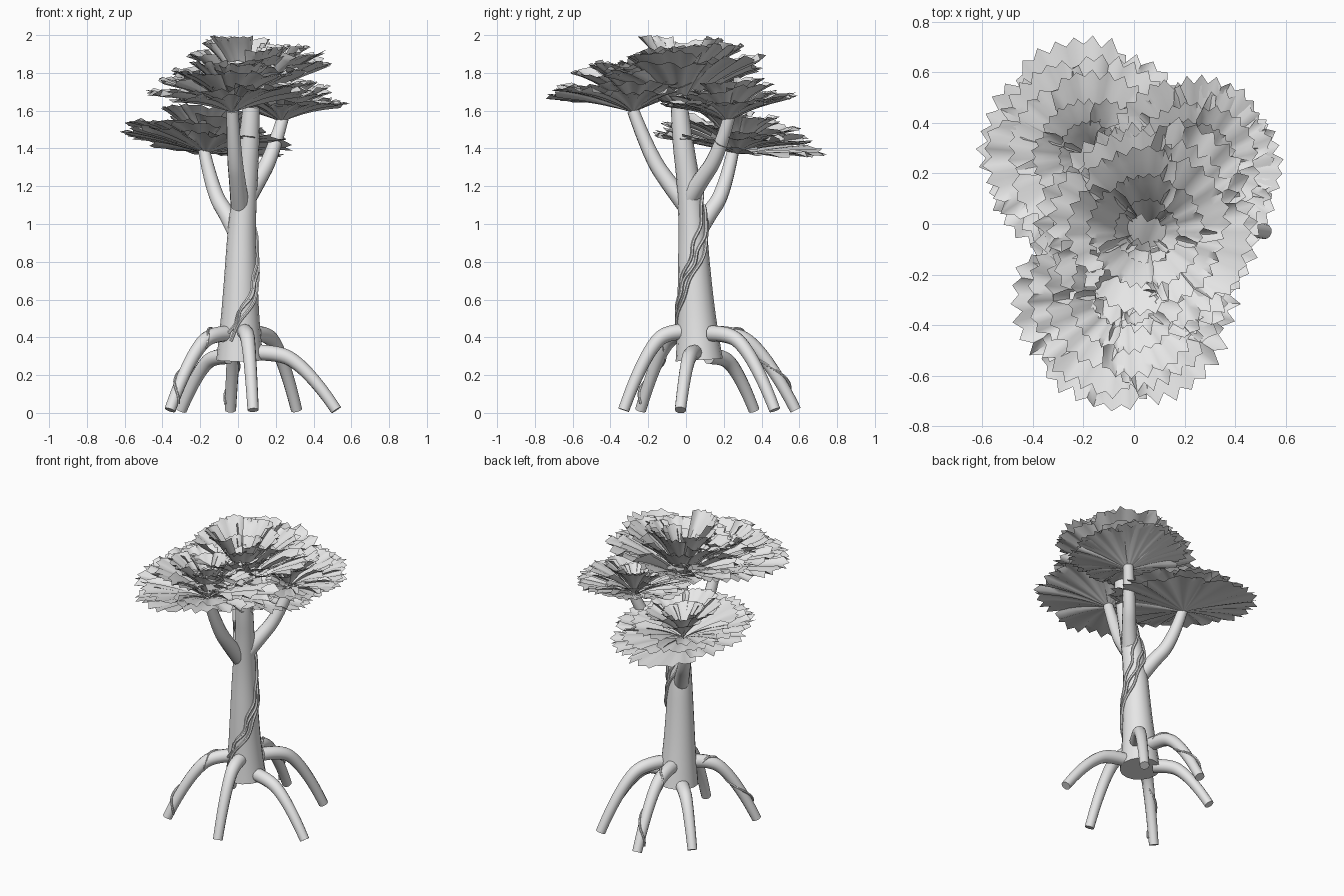
import bpy, bmesh, math, random
from mathutils import Vector

random.seed(7)
cube = bpy.data.objects.get("Cube")
if cube:
    bpy.data.objects.remove(cube)

grey = bpy.data.materials.new("pale grey")
grey.use_nodes = True
grey.diffuse_color = (0.8, 0.8, 0.8, 1)
grey.node_tree.nodes["Principled BSDF"].inputs["Base Color"].default_value = (0.8, 0.8, 0.8, 1)


def finish(obj, angle):
    """Give an object its colour and smooth shading."""
    obj.data.materials.append(grey)
    bpy.ops.object.select_all(action='DESELECT')
    obj.select_set(True)
    bpy.context.view_layer.objects.active = obj
    if obj.type == 'CURVE':
        bpy.ops.object.convert(target='MESH')
    bpy.ops.object.shade_smooth_by_angle(angle=math.radians(angle))


def tube(name, points, radii, sides=3, steps=6):
    """Tapered round tube along a smooth path."""
    curve = bpy.data.curves.new(name, 'CURVE')
    curve.dimensions = '3D'
    curve.bevel_depth = 1
    curve.bevel_resolution = sides
    curve.use_fill_caps = True
    spline = curve.splines.new('NURBS')
    spline.points.add(len(points) - 1)
    for p, co, r in zip(spline.points, points, radii):
        p.co = (*co, 1)
        p.radius = r
    spline.order_u = 3
    spline.use_endpoint_u = True
    spline.resolution_u = steps
    obj = bpy.data.objects.new(name, curve)
    bpy.context.collection.objects.link(obj)
    finish(obj, 50)


# Trunk: x, y, z, radius
TRUNK = [(.01, .07, .28, .125), (.01, .06, .45, .105), (.015, .045, .7, .089),
         (.02, .035, 1.0, .073), (.045, .01, 1.25, .06), (.06, -.02, 1.45, .055),
         (.07, -.035, 1.62, .045)]
tube("trunk", [t[:3] for t in TRUNK], [t[3] for t in TRUNK], sides=6)


def trunk_at(z):
    for a, b in zip(TRUNK, TRUNK[1:]):
        if z <= b[2]:
            f = (z - a[2]) / (b[2] - a[2])
            return [u + (v - u) * f for u, v in zip(a, b)]
    return TRUNK[-1]


# Branches, from trunk to leaf clusters
BRANCHES = {
    "front_branch": [(.01, .0, 1.1), (-.0, -.08, 1.2), (-.02, -.19, 1.36), (-.03, -.28, 1.6)],
    "left_branch": [(.05, .02, 1.14), (.1, .07, 1.22), (.18, .17, 1.36), (.24, .23, 1.57)],
    "back_branch": [(.0, .05, .94), (-.05, .11, 1.04), (-.13, .2, 1.16), (-.18, .25, 1.39)],
}
for name, path in BRANCHES.items():
    tube(name, path, [.05, .045, .04, .032], sides=4)

# Stilt roots: start on the trunk, foot on the ground
ROOTS = {
    "front_root": ((.03, -.0, .43), (.08, -.33)),
    "front_right_root": ((-.04, .02, .42), (-.36, -.24)),
    "left_root": ((.08, .05, .32), (.52, -.03)),
    "back_left_root": ((.09, .13, .42), (.31, .47)),
    "back_root": ((.0, .13, .42), (-.04, .58)),
    "back_right_root": ((-.05, .12, .3), (-.30, .36)),
}


def root_path(start, foot):
    def at(f, z):
        return Vector((start[0] + (foot[0] - start[0]) * f,
                       start[1] + (foot[1] - start[1]) * f, z))
    h = start[2]
    return [at(0, h), at(.3, h), at(.55, h * .82), at(.85, h * .36), at(1, .015)]


for name, (start, foot) in ROOTS.items():
    tube(name, root_path(start, foot), [.042, .042, .036, .032, .03], sides=4)

# Vines climbing round the trunk
for i, (a0, a1, z0, z1) in enumerate([(-125, 100, .42, 1.1), (-110, 80, .44, 1.2),
                                      (-120, 210, .38, 1.36)]):
    pts = []
    for k in range(25):
        f = k / 24
        z = z0 + (z1 - z0) * f
        x, y, _, r = trunk_at(z)
        a = math.radians(a0 + (a1 - a0) * f) + .12 * math.sin(k * 1.1 + i)
        pts.append((x + (r + .006) * math.cos(a), y + (r + .006) * math.sin(a), z))
    tube(f"trunk_vine_{i + 1}", pts, [.009] * len(pts), sides=1, steps=2)

# Vines wound round two of the roots
for name in ("front_right_root", "back_root"):
    path = root_path(*ROOTS[name])
    pts = []
    for k in range(21):
        s = .6 + k / 20 * 3.1
        i = min(int(s), 3)
        d = path[i + 1] - path[i]
        side = d.cross(Vector((0, 0, 1))).normalized()
        up = side.cross(d).normalized()
        a = k * .5
        pts.append(path[i] + d * (s - i) + (side * math.cos(a) + up * math.sin(a)) * .036)
    tube(name + "_vine", pts, [.007] * len(pts), sides=1, steps=2)


def canopy(name, centre, radius, height, lift, tilt):
    """Nested rings of pleated, tooth-edged leaf fans forming an open cup."""
    bm = bmesh.new()
    # reach, rim height, number of fans
    layers = [(1, lift, 6), (.9, lift + .12, 6), (.72, lift + .28, 5),
              (.52, .85, 5), (.3, .72, 4)]
    rows, cols = 6, 16
    for n, (reach, rise, fans) in enumerate(layers):
        turn = random.uniform(0, 6)
        for f in range(fans):
            span = 2 * math.pi / fans * 1.22
            mid = turn + f * 2 * math.pi / fans
            size = reach * radius * random.uniform(.93, 1.02)
            top = height * (rise + random.uniform(-.1, .12))
            lean = random.uniform(-.05, .05)
            teeth = [random.uniform(.0, .03) if c % 2 else random.uniform(-.09, -.04)
                     for c in range(cols + 1)]
            waves = [random.uniform(-.035, .035) for c in range(cols + 1)]
            grid = []
            for r in range(rows + 1):
                t = .03 + .97 * r / rows
                row = []
                for c in range(cols + 1):
                    u = c / cols - .5
                    a = mid + u * span
                    d = size * (t + (teeth[c] if r == rows else 0))
                    d *= 1 - .25 * (2 * u) ** 6
                    z = top * (1.5 * t - .5 * t * t) + n * .006
                    z += size * t * (waves[c] * t + lean * 2 * u + .02 * math.cos(u * 25))
                    x, y = d * math.cos(a), d * math.sin(a)
                    row.append(bm.verts.new((x, y, z + tilt[0] * x + tilt[1] * y)))
                grid.append(row)
            for r in range(rows):
                for c in range(cols):
                    bm.faces.new((grid[r][c], grid[r + 1][c],
                                  grid[r + 1][c + 1], grid[r][c + 1]))
    # Bring the tallest leaf to the wanted height
    peak = max(v.co.z for v in bm.verts)
    for v in bm.verts:
        v.co.z *= height / peak
    mesh = bpy.data.meshes.new(name)
    bm.to_mesh(mesh)
    bm.free()
    obj = bpy.data.objects.new(name, mesh)
    obj.location = centre
    bpy.context.collection.objects.link(obj)
    finish(obj, 60)


# Leaf clusters, one on the trunk and one on each branch
canopy("top_canopy", (.05, -.03, 1.6), .46, .4, .45, (.09, .06))
canopy("front_canopy", (-.03, -.28, 1.59), .46, .28, .42, (.0, .06))
canopy("left_canopy", (.23, .22, 1.54), .38, .24, .45, (-.04, .06))
canopy("back_canopy", (-.17, .27, 1.37), .46, .27, .32, (-.1, -.12))
